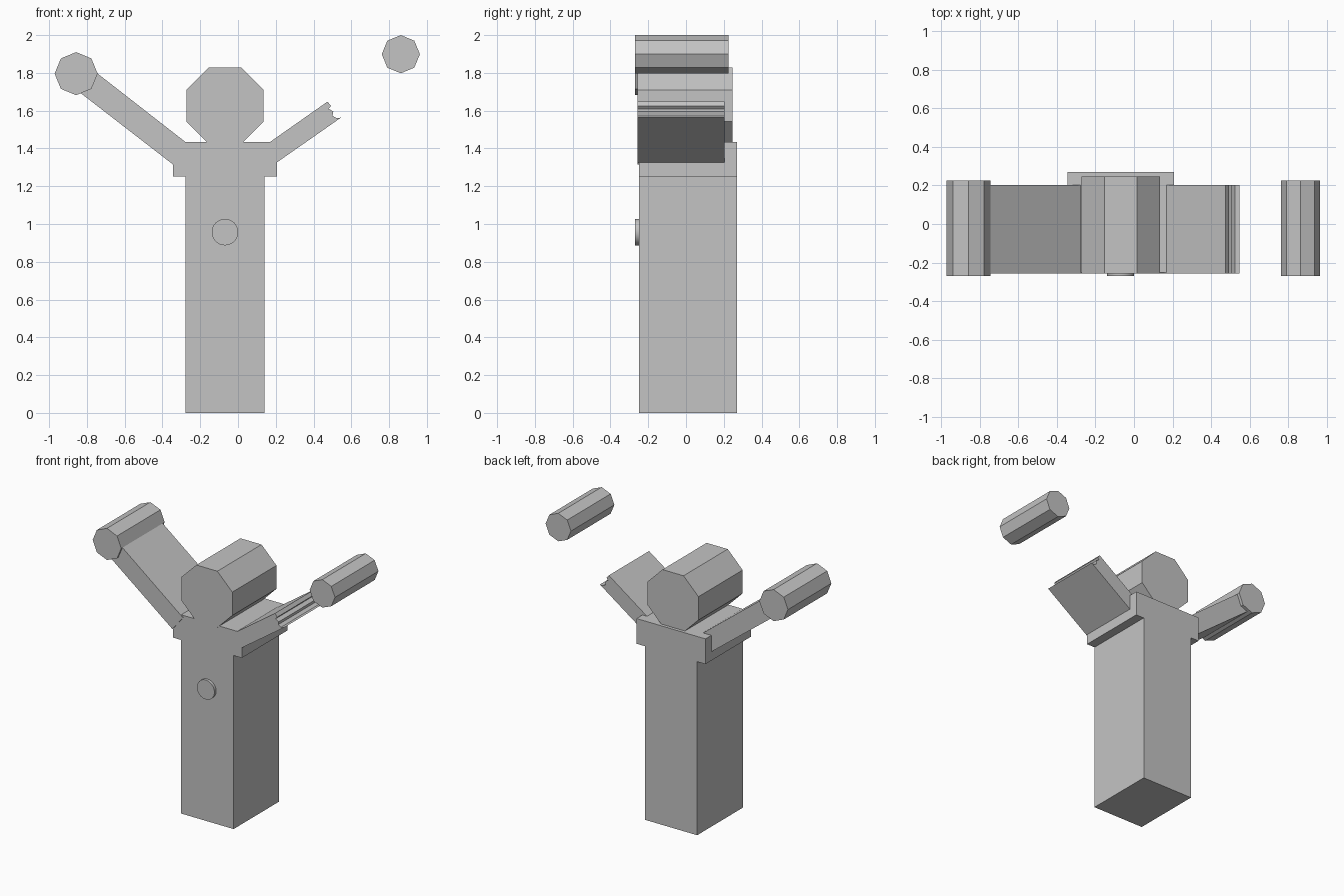
import bpy
import bmesh
from math import cos, sin, pi

cube = bpy.data.objects.get("Cube")
if cube:
    bpy.data.objects.remove(cube, do_unlink=True)

grey = bpy.data.materials.new("plain grey")
grey.use_nodes = True
GREY = (0.55, 0.55, 0.55, 1)
grey.diffuse_color = GREY
grey.node_tree.nodes["Principled BSDF"].inputs["Base Color"].default_value = GREY


def extrude_profile(name, points, front, back):
    """Extrude a closed (x, z) outline along y."""
    bm = bmesh.new()
    face = bm.faces.new([bm.verts.new((x, front, z)) for x, z in points])
    grown = bmesh.ops.extrude_face_region(bm, geom=[face])
    for v in grown["geom"]:
        if isinstance(v, bmesh.types.BMVert):
            v.co.y = back
    bmesh.ops.recalc_face_normals(bm, faces=bm.faces)
    mesh = bpy.data.meshes.new(name)
    bm.to_mesh(mesh)
    bm.free()
    mesh.materials.append(grey)
    obj = bpy.data.objects.new(name, mesh)
    bpy.context.collection.objects.link(obj)
    return obj


def ring(x, z, radius, sides=8, turn=0.0):
    """Regular polygon outline."""
    angles = [turn + 2 * pi * i / sides for i in range(sides)]
    return [(x + radius * cos(a), z + radius * sin(a)) for a in angles]


CENTRE = -0.069

# T-shaped body with shoulders
extrude_profile("body", [
    (-0.278, 0), (0.14, 0), (0.14, 1.252), (0.206, 1.252),
    (0.206, 1.434), (-0.344, 1.434), (-0.344, 1.252), (-0.278, 1.252),
], -0.25, 0.27)

# Head
extrude_profile("head", ring(CENTRE, 1.626, 0.22, turn=pi / 8), -0.257, 0.247)

# Whole right arm
extrude_profile("right_arm", [
    (-0.26, 1.42), (-0.344, 1.315), (-0.833, 1.693), (-0.743, 1.796),
], -0.256, 0.203)

# Left arm with a ragged broken end
extrude_profile("left_arm", [
    (0.135, 1.41), (0.203, 1.324), (0.545, 1.563), (0.522, 1.56),
    (0.5, 1.573), (0.505, 1.595), (0.48, 1.61), (0.492, 1.625), (0.474, 1.648),
], -0.256, 0.203)

# Hands, the left one floating free
extrude_profile("right_hand", ring(-0.857, 1.796, 0.114), -0.27, 0.225)
extrude_profile("left_hand", ring(0.862, 1.899, 0.101), -0.27, 0.225)

# Chest button
button = extrude_profile("button", ring(CENTRE, 0.957, 0.07, 32), -0.27, -0.245)
bpy.ops.object.select_all(action="DESELECT")
button.select_set(True)
bpy.context.view_layer.objects.active = button
bpy.ops.object.shade_smooth_by_angle()
